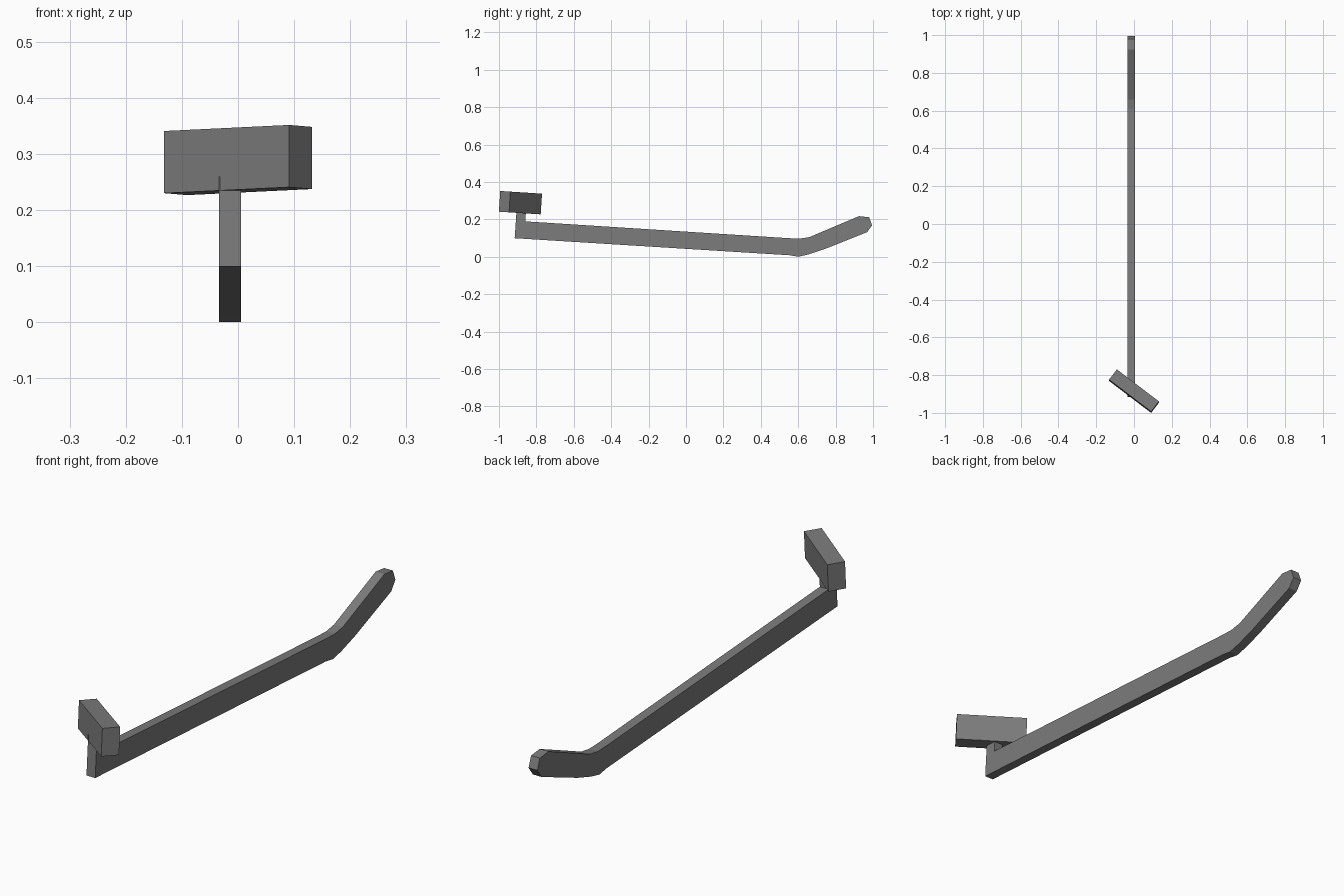
import bpy
import bmesh
from math import radians
from mathutils import Matrix

cube = bpy.data.objects.get("Cube")
if cube:
    bpy.data.objects.remove(cube, do_unlink=True)

# Single grey metal colour
GREY = (0.2, 0.2, 0.2, 1)
metal = bpy.data.materials.new("grey_metal")
metal.use_nodes = True
metal.diffuse_color = GREY
metal.node_tree.nodes["Principled BSDF"].inputs["Base Color"].default_value = GREY


def add_object(name, bm):
    bmesh.ops.recalc_face_normals(bm, faces=bm.faces)
    mesh = bpy.data.meshes.new(name)
    bm.to_mesh(mesh)
    bm.free()
    mesh.materials.append(metal)
    obj = bpy.data.objects.new(name, mesh)
    bpy.context.collection.objects.link(obj)
    return obj


# Lever arm: side profile (y, z) with an upright post in front and a bent, rounded handle
profile = [
    (-0.916, 0.099), (0.552, 0.008), (0.6, 0), (0.653, 0.012), (0.739, 0.04),
    (0.968, 0.131), (0.995, 0.168), (0.979, 0.211), (0.925, 0.217),
    (0.733, 0.136), (0.66, 0.105), (0.61, 0.097), (0.552, 0.099),
    (-0.859, 0.189), (-0.855, 0.257), (-0.905, 0.26),
]
LEFT, RIGHT = 0.005, -0.034
bm = bmesh.new()
side = bm.faces.new([bm.verts.new((RIGHT, y, z)) for y, z in profile])
extruded = bmesh.ops.extrude_face_region(bm, geom=[side], use_keep_orig=True)
moved = [v for v in extruded["geom"] if isinstance(v, bmesh.types.BMVert)]
bmesh.ops.translate(bm, verts=moved, vec=(LEFT - RIGHT, 0, 0))
add_object("lever_arm", bm)

# Pedal block: turned on the post and pitched with the arm
bm = bmesh.new()
bmesh.ops.create_cube(bm, size=1, matrix=Matrix.Diagonal((0.28, 0.068, 0.111, 1)))
pedal = add_object("pedal_block", bm)
pedal.matrix_world = (
    Matrix.Translation((0, -0.885, 0.289))
    @ Matrix.Rotation(radians(-3.65), 4, "X")
    @ Matrix.Rotation(radians(-37.3), 4, "Z")
)
